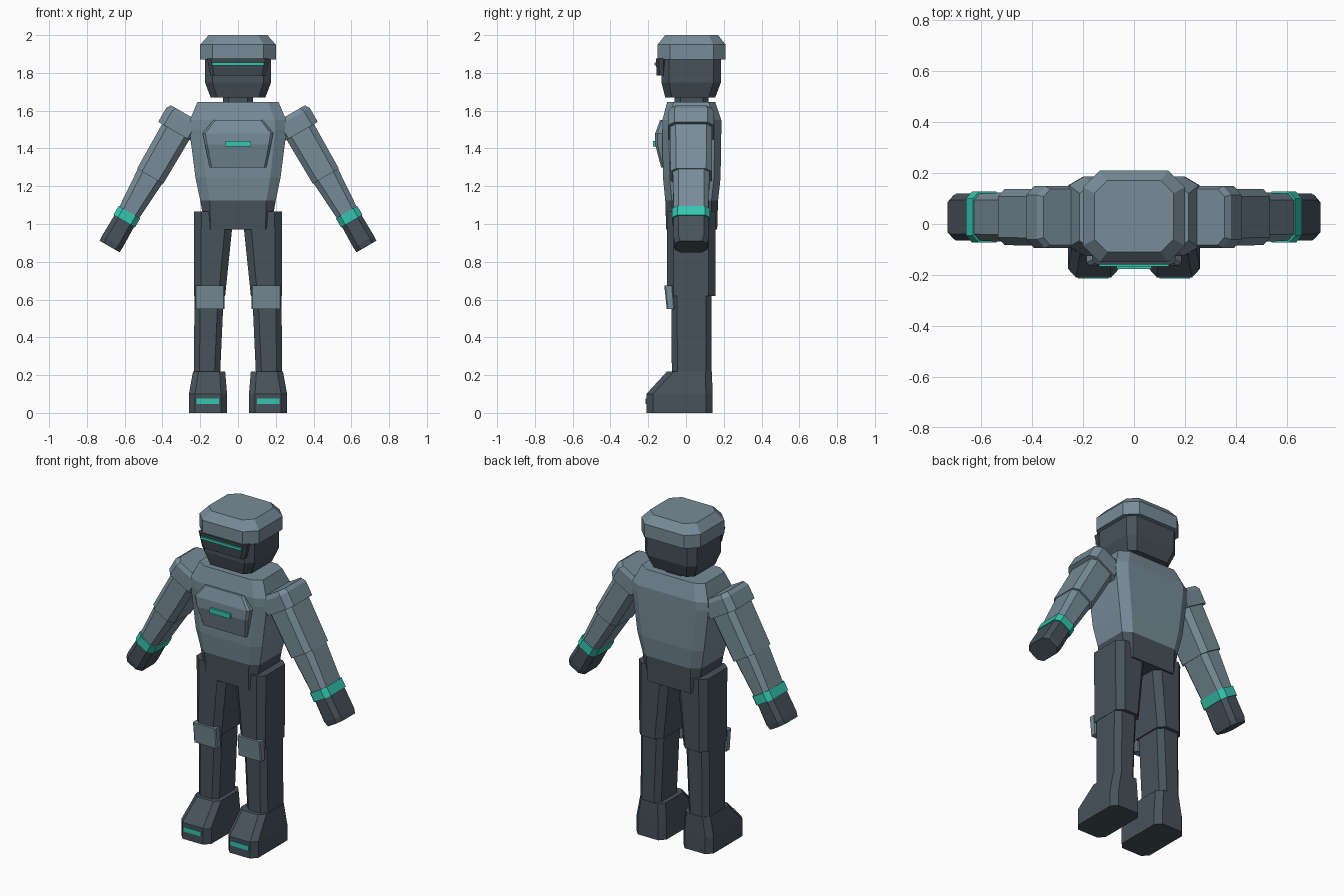
import bpy, bmesh, math
from mathutils import Matrix, Vector


def colour(name, rgb):
    m = bpy.data.materials.new(name)
    m.diffuse_color = (*rgb, 1)
    return m


ARMOUR = colour("slate_armour", (0.185, 0.262, 0.315))
SUIT = colour("dark_suit", (0.062, 0.085, 0.102))
VISOR = colour("visor_dark", (0.048, 0.066, 0.078))
TEAL = colour("teal_glow", (0.035, 0.56, 0.43))


def loft(name, mat, sections, xf=None, mirror=False):
    """Stack chamfered rectangles: (z, x0, x1, y0, y1, chamfer_x, chamfer_y)."""
    bm = bmesh.new()
    rings = []
    for z, x0, x1, y0, y1, cx, cy in sections:
        pts = [(x0 + cx, y0), (x1 - cx, y0), (x1, y0 + cy), (x1, y1 - cy),
               (x1 - cx, y1), (x0 + cx, y1), (x0, y1 - cy), (x0, y0 + cy)]
        rings.append([bm.verts.new((x, y, z)) for x, y in pts])
    for a, b in zip(rings, rings[1:]):
        for i in range(8):
            j = (i + 1) % 8
            bm.faces.new((a[i], a[j], b[j], b[i]))
    bm.faces.new(rings[0][::-1])
    bm.faces.new(rings[-1])
    if xf:
        bm.transform(xf)
    bmesh.ops.recalc_face_normals(bm, faces=bm.faces)
    return finish(name, mat, bm, mirror)


def box(name, mat, x0, x1, y0, y1, z0, z1, mirror=False):
    bm = bmesh.new()
    bmesh.ops.create_cube(bm, size=1)
    bm.transform(Matrix.Translation(((x0 + x1) / 2, (y0 + y1) / 2, (z0 + z1) / 2))
                 @ Matrix.Diagonal((x1 - x0, y1 - y0, z1 - z0, 1)))
    return finish(name, mat, bm, mirror)


def finish(name, mat, bm, mirror):
    me = bpy.data.meshes.new(name)
    bm.to_mesh(me)
    bm.free()
    me.materials.append(mat)
    ob = bpy.data.objects.new(name, me)
    bpy.context.collection.objects.link(ob)
    if mirror:
        ob.modifiers.new("mirror", 'MIRROR').use_axis[0] = True
    return ob


def sym(z, hx, y0, y1, cx, cy):
    return (z, -hx, hx, y0, y1, cx, cy)


# Head, helmet and visor
loft("head", SUIT, [sym(1.67, .145, -.11, .155, .035, .035),
                    sym(1.75, .175, -.13, .185, .04, .04),
                    sym(1.90, .175, -.13, .185, .04, .04)])
loft("helmet", ARMOUR, [sym(1.87, .2, -.15, .21, .065, .065),
                        sym(1.95, .2, -.15, .21, .065, .065),
                        sym(2.0, .155, -.11, .17, .05, .05)])
loft("visor", VISOR, [sym(1.785, .145, -.155, -.105, .02, .015),
                      sym(1.875, .165, -.16, -.105, .02, .015)])
box("visor_strip", TEAL, -.138, .138, -.167, -.158, 1.84, 1.856)
loft("neck", SUIT, [sym(1.60, .08, -.06, .12, .03, .03),
                    sym(1.69, .08, -.06, .12, .03, .03)])

# Torso, chest plate and pelvis
loft("torso", ARMOUR, [sym(1.125, .20, -.11, .17, .05, .035),
                       sym(1.245, .225, -.122, .183, .055, .035),
                       sym(1.50, .258, -.125, .187, .06, .035),
                       sym(1.55, .255, -.125, .187, .06, .035),
                       sym(1.645, .215, -.10, .155, .055, .035)])
loft("chest_plate", ARMOUR, [sym(1.30, .15, -.132, -.09, .01, .01),
                             sym(1.42, .175, -.163, -.09, .012, .012),
                             sym(1.48, .187, -.163, -.09, .014, .012),
                             sym(1.55, .13, -.138, -.09, .01, .01)])
box("chest_light", TEAL, -.068, .068, -.176, -.16, 1.41, 1.44)
loft("pelvis", SUIT, [sym(.97, .155, -.105, .165, .01, .02),
                      sym(1.07, .19, -.108, .168, .042, .033),
                      sym(1.125, .20, -.11, .17, .05, .035)])

# Arms: local z runs down the limb, tilted 30 degrees outward
d = Vector((.5, 0, -.866))
out = Vector((.866, 0, .5))
ARM = Matrix.Translation((.33, .027, 1.487)) @ Matrix((
    (out.x, 0, d.x, 0), (0, 1, 0, 0), (out.z, 0, d.z, 0), (0, 0, 0, 1)))


def limb(name, mat, *secs):
    loft(name, mat, [(t, -w, w, -h, h, c, c) for t, w, h, c in secs], ARM, True)


limb("shoulder_pads", ARMOUR, (-.11, .092, .11, .03), (-.085, .107, .122, .035),
     (.0, .107, .122, .035))
limb("upper_arms", ARMOUR, (-.05, .084, .112, .03), (.27, .080, .110, .03))
limb("forearms", ARMOUR, (.25, .077, .098, .03), (.50, .060, .092, .025))
limb("cuffs", TEAL, (.49, .066, .1, .027), (.545, .066, .1, .027))
limb("hands", SUIT, (.53, .060, .092, .025), (.67, .063, .092, .025),
     (.70, .061, .086, .028))

# Legs
loft("thighs", SUIT, [(.62, .068, .232, -.10, .155, .035, .035),
                      (1.065, .022, .234, -.10, .155, .04, .035)], None, True)
loft("shins", SUIT, [(.20, .095, .234, -.075, .135, .03, .03),
                     (.64, .075, .230, -.078, .135, .03, .03)], None, True)
loft("knee_pads", ARMOUR, [(.55, .072, .228, -.102, -.06, .006, .006),
                           (.675, .072, .228, -.115, -.07, .006, .006)], None, True)

# Boots with sloping toes
loft("boots", SUIT, [(0, .058, .260, -.21, .14, .032, .035),
                     (.10, .058, .260, -.21, .14, .032, .035),
                     (.22, .068, .238, -.10, .138, .03, .035)], None, True)
box("toe_lights", TEAL, .10, .22, -.214, -.206, .048, .076, True)
